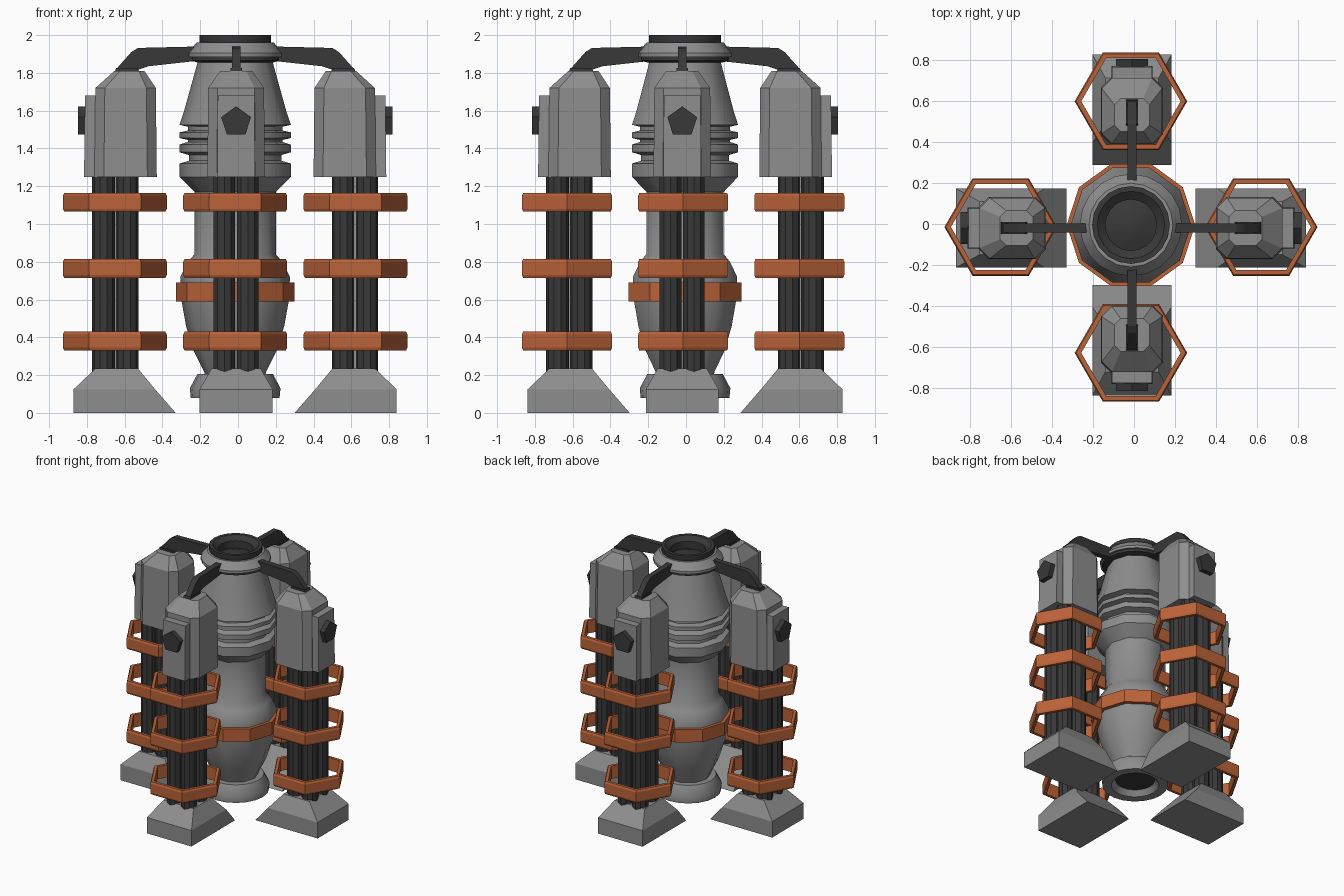
import bpy, bmesh, math
from mathutils import Matrix, Vector

if "Cube" in bpy.data.objects:
    bpy.data.objects.remove(bpy.data.objects["Cube"])

CX, CY = -0.015, -0.005          # axis of the central column


def material(name, rgb):
    m = bpy.data.materials.new(name)
    m.diffuse_color = (*rgb, 1)
    m.use_nodes = True
    m.node_tree.nodes["Principled BSDF"].inputs["Base Color"].default_value = m.diffuse_color
    return m


GREY = material("mid_grey", (0.27, 0.27, 0.27))
DARK = material("charcoal", (0.04, 0.04, 0.04))
ORANGE = material("burnt_orange", (0.50, 0.125, 0.04))


def finish(name, bm, mat, matrix=Matrix(), smooth=None):
    bmesh.ops.recalc_face_normals(bm, faces=bm.faces)
    me = bpy.data.meshes.new(name)
    bm.to_mesh(me)
    bm.free()
    me.materials.append(mat)
    ob = bpy.data.objects.new(name, me)
    bpy.context.collection.objects.link(ob)
    ob.matrix_world = matrix
    if smooth:
        bpy.ops.object.select_all(action='DESELECT')
        ob.select_set(True)
        bpy.context.view_layer.objects.active = ob
        bpy.ops.object.shade_smooth_by_angle(angle=math.radians(smooth))
    return ob


def loft(bm, loops, closed=False):
    """Skin between equal-length point loops; cap the ends unless closed."""
    rings = [[bm.verts.new(p) for p in lp] for lp in loops]
    pairs = list(zip(rings, rings[1:])) + ([(rings[-1], rings[0])] if closed else [])
    for a, b in pairs:
        n = len(a)
        for i in range(n):
            bm.faces.new((a[i], a[(i + 1) % n], b[(i + 1) % n], b[i]))
    if not closed:
        bm.faces.new(rings[0])
        bm.faces.new(rings[-1])


def circle(r, z, n):
    return [(r * math.cos(2 * math.pi * i / n), r * math.sin(2 * math.pi * i / n), z) for i in range(n)]


def lathe(name, profile, n, mat, matrix, closed=False, smooth=None):
    bm = bmesh.new()
    loft(bm, [circle(r, z, n) for r, z in profile], closed)
    return finish(name, bm, mat, matrix, smooth)


def rect(x0, x1, h, z, c=0.0):
    """Rectangle from x0 to x1, half width h, corners cut by c."""
    if not c:
        return [(x0, -h, z), (x1, -h, z), (x1, h, z), (x0, h, z)]
    return [(x0 + c, -h, z), (x1 - c, -h, z), (x1, -h + c, z), (x1, h - c, z),
            (x1 - c, h, z), (x0 + c, h, z), (x0, h - c, z), (x0, -h + c, z)]


# ---- central column ----
C = Matrix.Translation((CX, CY, 0))
lathe("column_body", [
    (0.15, 0.17), (0.165, 0.22), (0.22, 0.33), (0.26, 0.46), (0.285, 0.60), (0.29, 0.72),
    (0.25, 0.80), (0.215, 0.84), (0.215, 1.17), (0.295, 1.25), (0.295, 1.32),
    (0.245, 1.335), (0.245, 1.365), (0.295, 1.38), (0.295, 1.42),
    (0.25, 1.435), (0.25, 1.445), (0.295, 1.455), (0.295, 1.485),
    (0.25, 1.495), (0.25, 1.515), (0.295, 1.525), (0.27, 1.60), (0.195, 1.87)],
    10, GREY, C, smooth=40)
lathe("column_band", [(0.314, 0.59), (0.314, 0.69), (0.27, 0.69), (0.27, 0.59)], 10, ORANGE, C, True)
lathe("bottom_nozzle", [(0.235, 0.08), (0.24, 0.13), (0.20, 0.205), (0.14, 0.205), (0.14, 0.12), (0.17, 0.08)],
      20, GREY, C, True, 35)
lathe("nozzle_core", [(0.15, 0.12), (0.13, 0.16)], 20, DARK, C)
lathe("collar_seal", [(0.20, 1.855), (0.235, 1.865), (0.235, 1.89), (0.20, 1.89)], 20, DARK, C, smooth=35)
lathe("collar", [(0.25, 1.885), (0.25, 1.905), (0.205, 1.96), (0.15, 1.96), (0.15, 1.885)], 20, GREY, C, True, 35)
lathe("top_rim", [(0.19, 1.95), (0.19, 2.0), (0.165, 2.0), (0.125, 1.97), (0.125, 1.90), (0.16, 1.90)],
      20, DARK, C, True, 35)
lathe("top_floor", [(0.13, 1.88), (0.13, 1.91), (0.07, 1.93), (0.02, 1.94)], 20, DARK, C, smooth=35)

# ---- four legs; every part is built pointing outward along +x ----
for side, turn, shift in (("right", 0, 0), ("back", 90, -0.022), ("left", 180, 0), ("front", 270, -0.022)):
    ang = math.radians(turn)
    out = Vector((math.cos(ang), math.sin(ang), 0))
    nudge = Vector((0, -0.015, 0)) if shift == 0 else Vector((0.005, 0, 0))
    place = Matrix.Translation(Vector((CX, CY, 0)) + out * shift + nudge) @ Matrix.Rotation(ang, 4, 'Z')

    # wedge foot
    bm = bmesh.new()
    loft(bm, [rect(0.315, 0.855, 0.193, 0), rect(0.424, 0.855, 0.193, 0.125), rect(0.515, 0.74, 0.13, 0.235)])
    finish(side + "_foot", bm, GREY, place)

    # bundle of four rods
    bm = bmesh.new()
    for dx in (-0.062, 0.062):
        for dy in (-0.062, 0.062):
            loft(bm, [[(x + 0.635 + dx, y + dy, z) for x, y, _ in circle(0.06, 0, 10)] for z in (0.2, 1.3)])
    finish(side + "_rods", bm, DARK, place)

    # hood, outer panel and pentagon knob
    bm = bmesh.new()
    loft(bm, [rect(0.415, 0.745, 0.152, 1.25, 0.05), rect(0.42, 0.74, 0.148, 1.72, 0.05),
              rect(0.48, 0.64, 0.085, 1.81, 0.03)])
    finish(side + "_hood", bm, GREY, place)
    bm = bmesh.new()
    loft(bm, [rect(0.65, 0.80, 0.10, 1.25), rect(0.65, 0.795, 0.097, 1.68)])
    finish(side + "_hood_panel", bm, GREY, place)
    bm = bmesh.new()
    loft(bm, [[(x, 0.083 * math.sin(i * math.tau / 5), 1.54 + 0.083 * math.cos(i * math.tau / 5))
               for i in range(5)] for x in (0.78, 0.833)])
    finish(side + "_knob", bm, DARK, place)

    # bent arm to the collar, with its seat plate
    arm = [(0.19, 1.94), (0.515, 1.932), (0.55, 1.91), (0.63, 1.82), (0.535, 1.81), (0.46, 1.835), (0.19, 1.865)]
    bm = bmesh.new()
    loft(bm, [[(x, y, z) for x, z in arm] for y in (-0.022, 0.022)])
    finish(side + "_arm", bm, DARK, place)
    bm = bmesh.new()
    loft(bm, [rect(0.505, 0.64, 0.03, 1.80), rect(0.515, 0.63, 0.03, 1.825)])
    finish(side + "_arm_seat", bm, DARK, place)

    # three hexagonal hoops, all with corners along x
    hub = Vector((CX, CY - 0.01, 0)) + out * (0.637 + shift)
    for k, z in enumerate((0.38, 0.765, 1.115)):
        lathe(f"{side}_hoop_{k + 1}", [(0.268, z - 0.05), (0.275, z - 0.035), (0.275, z + 0.035),
                                       (0.268, z + 0.05), (0.243, z + 0.05), (0.243, z - 0.05)],
              6, ORANGE, Matrix.Translation(hub), True)
